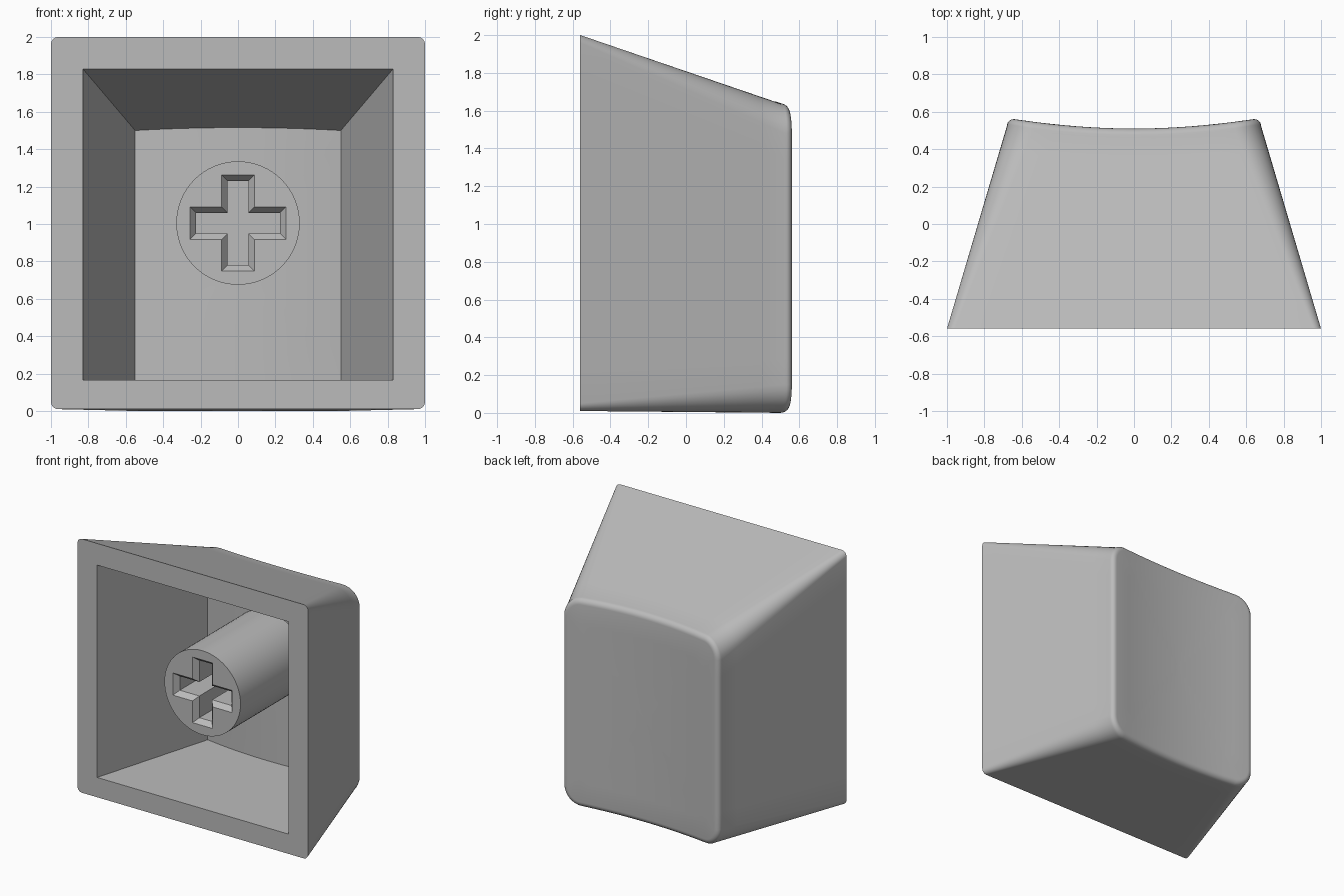
import bpy, bmesh, math

if "Cube" in bpy.data.objects:
    bpy.data.objects.remove(bpy.data.objects["Cube"], do_unlink=True)

FRONT, CENTRE_Z = -0.56, 1.005

grey = bpy.data.materials.new("plain grey")
grey.use_nodes = True
grey.diffuse_color = (0.5, 0.5, 0.5, 1)
grey.node_tree.nodes["Principled BSDF"].inputs["Base Color"].default_value = (0.5, 0.5, 0.5, 1)


def skin(name, rings):
    """Join equal-length rings of points into a closed solid."""
    bm = bmesh.new()
    loops = [[bm.verts.new(p) for p in ring] for ring in rings]
    n = len(loops[0])
    for a, b in zip(loops, loops[1:]):
        for i in range(n):
            j = (i + 1) % n
            bm.faces.new((a[i], a[j], b[j], b[i]))
    bm.faces.new(loops[0])
    bm.faces.new(loops[-1])
    bmesh.ops.recalc_face_normals(bm, faces=bm.faces[:])
    mesh = bpy.data.meshes.new(name)
    bm.to_mesh(mesh)
    bm.free()
    mesh.materials.append(grey)
    obj = bpy.data.objects.new(name, mesh)
    bpy.context.collection.objects.link(obj)
    return obj


def outline(w, z0, z1, r, corner, side):
    """Rounded rectangle in x and z, with its straight sides subdivided."""
    pts = []
    for k, (sx, z) in enumerate(((1, z1 - r), (-1, z1 - r), (-1, z0 + r), (1, z0 + r))):
        for i in range(corner + 1):
            a = math.pi / 2 * (k + i / max(corner, 1))
            pts.append((sx * (w - r) + r * math.cos(a), z + r * math.sin(a)))
    out = []
    for i, p in enumerate(pts):
        out.append(p)
        if (i + 1) % (corner + 1) == 0:
            q = pts[(i + 1) % len(pts)]
            out += [(p[0] + (q[0] - p[0]) * s / side, p[1] + (q[1] - p[1]) * s / side)
                    for s in range(1, side)]
    return out


def dished_block(name, section, dish, steps, bevel=0.0, corner=0):
    """Tapered block whose back is a shallow hollow, curved across x."""
    depth = dish(section(1)[0]) - bevel - FRONT

    def shape(t, inset=0.0):
        w, z0, z1, r = section(t)
        return outline(w - inset, z0 + inset, z1 - inset, max(r - inset, 0), corner, 10)

    rings = []
    for t in steps:
        ring = []
        for i, (x, z) in enumerate(shape(t)):
            y = FRONT + t * (dish(x) - bevel - FRONT)
            x, z = shape((y - FRONT) / depth)[i]
            ring.append((x, y, z))
        rings.append(ring)
    # Rounded back edge
    for k in range(1, 7 if bevel else 1):
        a = math.pi / 2 * k / 6
        ring = []
        for i, (x, z) in enumerate(shape(1)):
            y = dish(x) - bevel
            x, z = shape((y - FRONT) / depth, bevel * (1 - math.cos(a)))[i]
            ring.append((x, dish(x) - bevel * (1 - math.sin(a)), z))
        rings.append(ring)
    # Hollowed back face
    w, z0, z1, r = section(1)
    mid = (z0 + z1) / 2
    last = rings[-1]
    for s in (0.8, 0.6, 0.4, 0.2, 0.02):
        rings.append([(x * s, dish(x * s), mid + (z - mid) * s) for x, y, z in last])
    return skin(name, rings)


def cut(obj, cutter):
    cutter.hide_render = True
    mod = obj.modifiers.new("cut", 'BOOLEAN')
    mod.operation, mod.solver, mod.object = 'DIFFERENCE', 'EXACT', cutter
    bpy.context.view_layer.objects.active = obj
    bpy.ops.object.modifier_apply(modifier=mod.name)
    bpy.data.objects.remove(cutter, do_unlink=True)


def smooth(obj):
    bpy.ops.object.select_all(action='DESELECT')
    obj.select_set(True)
    bpy.context.view_layer.objects.active = obj
    bpy.ops.object.shade_smooth_by_angle(angle=math.radians(30))


# Outer shell and its tapered cavity
shell = dished_block(
    "shell",
    lambda t: (1 - 0.32 * t, 0.01 - 0.01 * t, 2 - 0.37 * t, 0.04 + 0.11 * t),
    lambda x: 0.51 + 0.124 * x * x,
    [i / 8 for i in range(9)], bevel=0.045, corner=8)
cavity = dished_block(
    "cavity_cutter",
    lambda t: (0.83 - 0.28 * t, 0.165, 1.83 - 0.33 * t, 0),
    lambda x: 0.365 + 0.15 * x * x,
    [-0.03, 0.5, 1])
cut(shell, cavity)
smooth(shell)

# Round stem
stem = skin("stem", [
    [(0.33 * math.cos(a), y, CENTRE_Z + 0.33 * math.sin(a))
     for a in (math.tau * i / 64 for i in range(64))]
    for y in (-0.44, 0.43)])


# Cross-shaped socket with a chamfered mouth
def cross(y, grow):
    reach, half = 0.225 + grow, 0.055 + grow
    arm = ((reach, -half), (reach, half), (half, half))
    pts = []
    for k in range(4):
        c, s = ((1, 0), (0, 1), (-1, 0), (0, -1))[k]
        pts += [(x * c - z * s, y, CENTRE_Z + x * s + z * c) for x, z in arm]
    return pts


cut(stem, skin("socket_cutter", [cross(-0.45, 0.04), cross(-0.4, 0), cross(0.2, 0)]))
smooth(stem)
